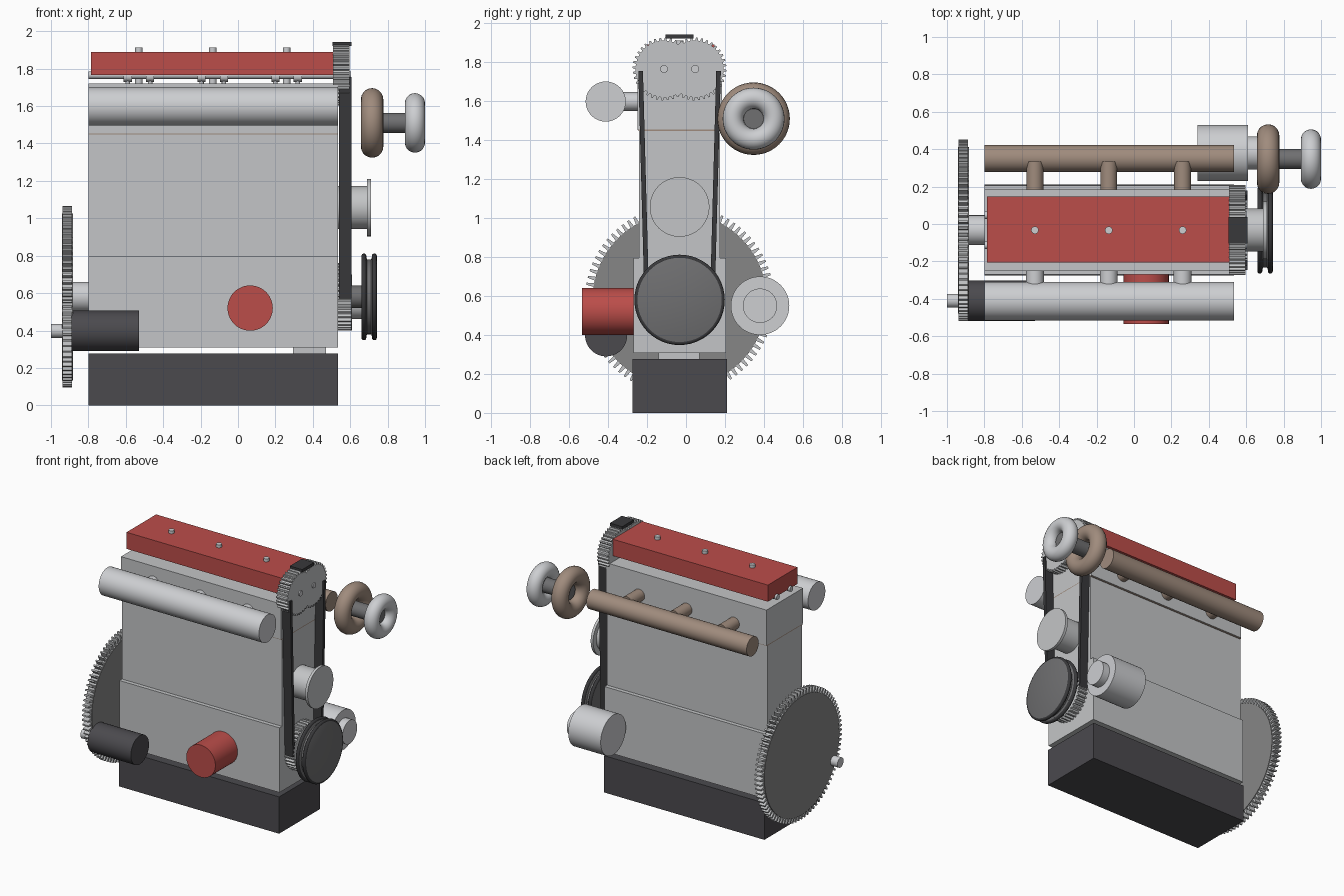
import bpy, bmesh, math
from mathutils import Matrix, Vector

if "Cube" in bpy.data.objects:
    bpy.data.objects.remove(bpy.data.objects["Cube"])

CY = -0.033  # engine centre line in y


def material(name, *rgb):
    m = bpy.data.materials.new(name)
    m.diffuse_color = (*rgb, 1)
    m.use_nodes = True
    m.node_tree.nodes["Principled BSDF"].inputs["Base Color"].default_value = m.diffuse_color
    return m


CAST = material("cast_grey", 0.55, 0.56, 0.57)
SILVER = material("bright_silver", 0.61, 0.62, 0.64)
RED = material("red_paint", 0.50, 0.075, 0.068)
DARK = material("dark_grey", 0.070, 0.068, 0.076)
BLACK = material("belt_black", 0.040, 0.040, 0.043)
BROWN = material("heated_brown", 0.35, 0.26, 0.205)
STEEL = material("flywheel_steel", 0.24, 0.24, 0.24)
GUN = material("gunmetal", 0.16, 0.16, 0.165)


def finish(name, bm, mat, smooth=True):
    bmesh.ops.recalc_face_normals(bm, faces=bm.faces)
    me = bpy.data.meshes.new(name)
    bm.to_mesh(me)
    bm.free()
    me.materials.append(mat)
    ob = bpy.data.objects.new(name, me)
    bpy.context.collection.objects.link(ob)
    if smooth:
        bpy.ops.object.select_all(action='DESELECT')
        ob.select_set(True)
        bpy.context.view_layer.objects.active = ob
        bpy.ops.object.shade_smooth_by_angle(angle=math.radians(35))
    return ob


def box(name, x, y, z, mat):
    bm = bmesh.new()
    bmesh.ops.create_cube(bm, size=1)
    for v in bm.verts:
        v.co = [a + (b - a) * (c + 0.5) for (a, b), c in zip((x, y, z), v.co)]
    return finish(name, bm, mat, False)


def rod(name, p, q, r, mat, n=48):
    """Cylinder from point p to point q."""
    p, q = Vector(p), Vector(q)
    turn = (q - p).to_track_quat('Z', 'Y').to_matrix().to_4x4()
    bm = bmesh.new()
    bmesh.ops.create_cone(bm, cap_ends=True, segments=n, radius1=r, radius2=r,
                          depth=(q - p).length,
                          matrix=Matrix.Translation((p + q) / 2) @ turn)
    return finish(name, bm, mat)


def lathe(name, profile, y, z, mat, n=64, closed=False):
    """Spin (x, radius) points about the x direction through (y, z)."""
    bm = bmesh.new()
    rings = [[bm.verts.new((x, y + r * math.cos(i * math.tau / n),
                            z + r * math.sin(i * math.tau / n))) for i in range(n)]
             for x, r in profile]
    pairs = list(zip(rings, rings[1:]))
    if closed:
        pairs.append((rings[-1], rings[0]))
    else:
        bm.faces.new(rings[0])
        bm.faces.new(rings[-1])
    for a, b in pairs:
        for i in range(n):
            j = (i + 1) % n
            bm.faces.new((a[i], a[j], b[j], b[i]))
    return finish(name, bm, mat)


def ring(name, x, y, z, major, minor, mat):
    prof = [(x + minor * math.cos(k * math.tau / 20),
             major + minor * math.sin(k * math.tau / 20)) for k in range(20)]
    return lathe(name, prof, y, z, mat, 48, True)


def gear(name, x0, x1, y, z, root, tip, teeth, mat):
    pts = []
    for i in range(teeth):
        for f, r in ((0.0, root), (0.42, root), (0.55, tip), (0.85, tip)):
            a = (i + f) * math.tau / teeth
            pts.append((y + r * math.cos(a), z + r * math.sin(a)))
    bm = bmesh.new()
    face = bm.faces.new([bm.verts.new((x0, *p)) for p in pts])
    ext = bmesh.ops.extrude_face_region(bm, geom=[face])
    for v in ext["geom"]:
        if isinstance(v, bmesh.types.BMVert):
            v.co.x = x1
    if not any(len(f.verts) > 4 and abs(f.calc_center_median().x - x0) < 1e-5 for f in bm.faces):
        bm.faces.new([v for v in bm.verts if abs(v.co.x - x0) < 1e-6])
    return finish(name, bm, mat, False)


# Block stack
X = (-0.80, 0.535)
box("oil_pan", X, (-0.275, 0.21), (0, 0.277), DARK)
box("oil_pickup", (0.295, 0.47), (-0.14, 0.07), (0.27, 0.315), CAST)
box("crankcase", X, (-0.27, 0.205), (0.308, 0.795), CAST)
box("cylinder_block", X, (-0.24, 0.175), (0.79, 1.448), CAST)
box("head_gasket", X, (-0.245, 0.18), (1.447, 1.454), BROWN)
box("cylinder_head", X, (-0.25, 0.185), (1.453, 1.72), CAST)
box("valve_cover", (-0.785, 0.51), (-0.205, 0.147), (1.765, 1.89), RED)

# Camshafts, lobes and cam gears
for side, y in (("front", CY - 0.08), ("back", CY + 0.08)):
    rod(side + "_camshaft", (-0.80, y, 1.765), (0.605, y, 1.765), 0.02, SILVER, 24)
    gear(side + "_cam_gear", 0.507, 0.597, y, 1.765, 0.146, 0.161, 36, CAST)
    for x in (-0.53, -0.135, 0.26):
        for dx in (-0.06, 0.06):
            rod(side + "_cam_lobe", (x + dx - 0.022, y, 1.758), (x + dx + 0.022, y, 1.758),
                0.028, SILVER, 20)
            rod(side + "_valve_stem", (x + dx, y, 1.70), (x + dx, y, 1.75), 0.012, SILVER, 16)

# Timing belt
box("belt_top", (0.505, 0.608), (-0.105, 0.038), (1.921, 1.943), BLACK)
for s in (-1, 1):
    bm = bmesh.new()
    prof = [(0.156, 0.57), (0.18, 0.57), (0.212, 1.755), (0.188, 1.755)]
    lo, hi = ([bm.verts.new((x, CY + s * a, z)) for a, z in prof] for x in (0.54, 0.607))
    bm.faces.new(lo)
    bm.faces.new(hi)
    for i in range(4):
        j = (i + 1) % 4
        bm.faces.new((lo[i], lo[j], hi[j], hi[i]))
    finish("belt_run", bm, BLACK, False)

# Crank gear and grooved pulley
gear("crank_gear", 0.53, 0.607, CY, 0.58, 0.164, 0.18, 36, CAST)
rod("crank_nose", (0.60, CY, 0.58), (0.67, CY, 0.58), 0.06, GUN)
lathe("crank_pulley", [(0.66, 0.20), (0.664, 0.225), (0.682, 0.225), (0.69, 0.20),
                       (0.712, 0.20), (0.72, 0.225), (0.738, 0.225), (0.742, 0.215)],
      CY, 0.58, GUN)
for x in (0.673, 0.729):
    ring("pulley_rim", x, CY, 0.58, 0.219, 0.013, BLACK)

# Water pump
lathe("water_pump", [(0.53, 0.115), (0.69, 0.115), (0.69, 0.153), (0.71, 0.153)],
      CY, 1.057, CAST)

# Flywheel with ring gear
gear("ring_gear", -0.937, -0.887, CY, 0.58, 0.447, 0.485, 84, CAST)
lathe("flywheel", [(-0.942, 0.446), (-0.882, 0.446)], CY, 0.58, STEEL, 84)
rod("flywheel_hub", (-0.89, CY, 0.58), (-0.79, CY, 0.58), 0.08, SILVER)

# Starter motor
rod("starter_motor", (-0.89, -0.41, 0.398), (-0.53, -0.41, 0.398), 0.108, DARK)
rod("starter_shaft", (-1.0, -0.41, 0.398), (-0.88, -0.41, 0.398), 0.037, SILVER, 32)

# Oil filter
rod("oil_filter", (0.065, -0.535, 0.52), (0.065, -0.26, 0.52), 0.121, RED)

# Alternator
rod("alternator", (0.34, 0.38, 0.55), (0.61, 0.38, 0.55), 0.15, SILVER)
rod("alternator_pulley", (0.60, 0.38, 0.55), (0.665, 0.38, 0.55), 0.088, SILVER)

# Intake and exhaust manifolds, spark plugs
rod("intake_plenum", (-0.80, -0.412, 1.598), (0.535, -0.412, 1.598), 0.103, SILVER)
rod("exhaust_manifold", (-0.80, 0.35, 1.51), (0.535, 0.35, 1.51), 0.072, BROWN)
for x in (-0.53, -0.135, 0.26):
    rod("intake_runner", (x, -0.41, 1.598), (x, -0.24, 1.598), 0.048, SILVER, 32)
    rod("exhaust_runner", (x, 0.17, 1.55), (x, 0.335, 1.55), 0.045, BROWN, 32)
    rod("spark_plug", (x, CY, 1.70), (x, CY, 1.912), 0.02, SILVER, 20)

# Turbocharger
TY, TZ = 0.347, 1.51
ring("turbine_housing", 0.717, TY, TZ, 0.126, 0.06, BROWN)
ring("compressor_housing", 0.946, TY, TZ, 0.105, 0.054, SILVER)
rod("turbo_shaft", (0.717, TY, TZ), (0.946, TY, TZ), 0.054, GUN)
